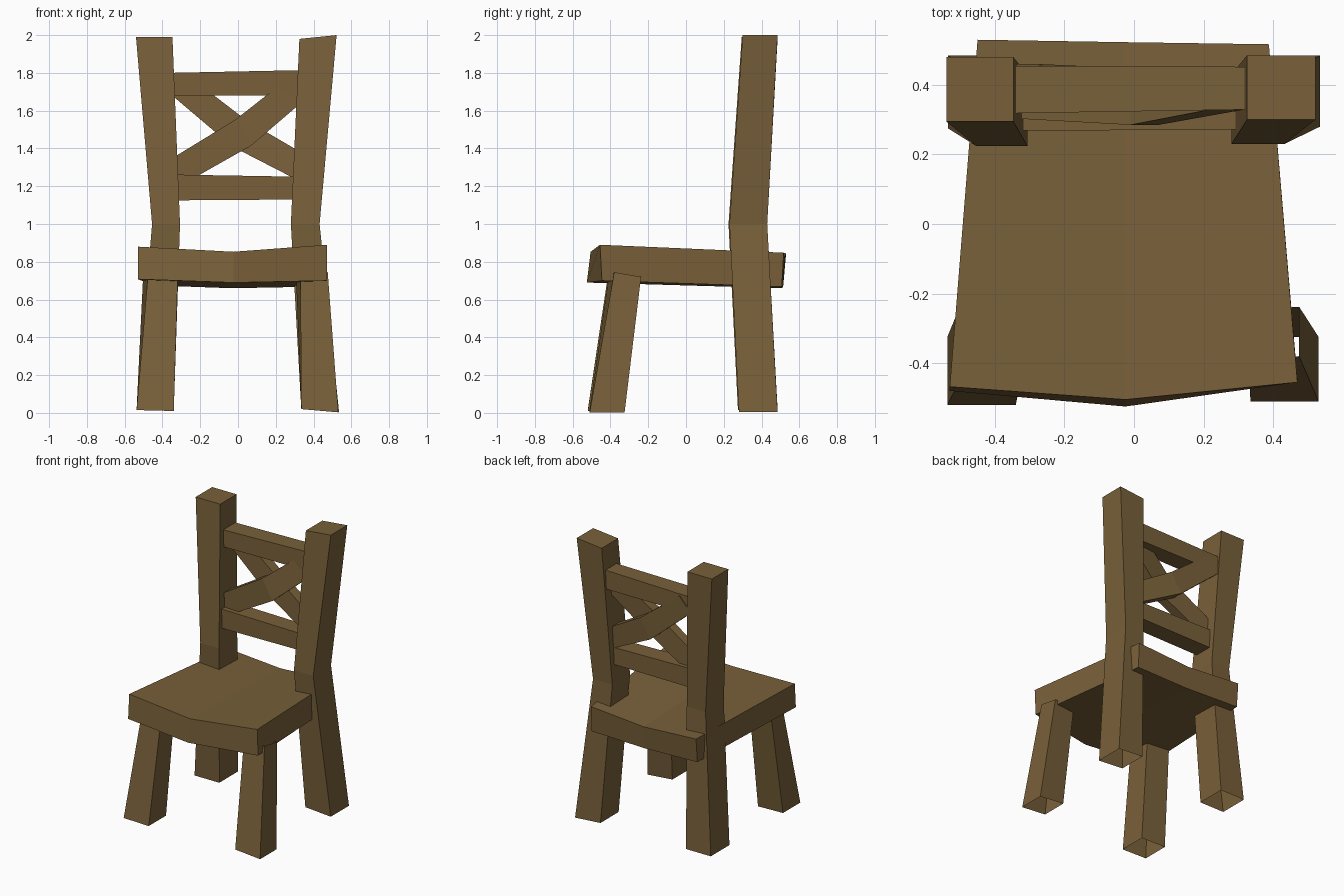
import bpy, bmesh

wood = bpy.data.materials.new("brown wood")
wood.diffuse_color = (0.19, 0.118, 0.042, 1)


def loft(name, rings, cap_start=True, cap_end=True):
    """Skin a row of four-cornered sections into one flat-faced timber."""
    bm = bmesh.new()
    rows = [[bm.verts.new(p) for p in ring] for ring in rings]
    for a, b in zip(rows, rows[1:]):
        for i in range(4):
            j = (i + 1) % 4
            bm.faces.new((a[i], a[j], b[j], b[i]))
    if cap_start:
        bm.faces.new(rows[0][::-1])
    if cap_end:
        bm.faces.new(rows[-1])
    bmesh.ops.recalc_face_normals(bm, faces=bm.faces)
    mesh = bpy.data.meshes.new(name)
    bm.to_mesh(mesh)
    bm.free()
    # open tubes: make sure walls face away from the timber's axis
    obj = bpy.data.objects.new(name, mesh)
    bpy.context.collection.objects.link(obj)
    mesh.materials.append(wood)
    return obj


def level(x0, x1, y0, y1, z0, z1=None):
    """Horizontal section; z may tilt from x0 to x1."""
    z1 = z0 if z1 is None else z1
    return [(x0, y0, z0), (x1, y0, z1), (x1, y1, z1), (x0, y1, z0)]


def upright(low, high, y0, y1):
    """Section across a rail: low and high (x, z) edges, front and back y."""
    return [(low[0], y0, low[1]), (high[0], y0, high[1]),
            (high[0], y1, high[1]), (low[0], y1, low[1])]


# Rear posts: kinked just above the seat, hollow at the foot
loft("left_rear_post", [
    level(-0.535, -0.34, 0.275, 0.485, 0.015),
    level(-0.455, -0.307, 0.225, 0.43, 1.0),
    level(-0.54, -0.347, 0.295, 0.48, 1.99)], cap_start=False)
loft("right_rear_post", [
    level(0.335, 0.535, 0.28, 0.485, 0.02, 0.005),
    level(0.28, 0.432, 0.23, 0.43, 1.0),
    level(0.325, 0.522, 0.30, 0.485, 1.98, 2.0)], cap_start=False)

# Front legs: splayed forward, open tubes
loft("left_front_leg", [
    level(-0.537, -0.34, -0.52, -0.325, 0.015, 0.01),
    [(-0.475, -0.40, 0.75), (-0.318, -0.41, 0.75),
     (-0.325, -0.25, 0.73), (-0.502, -0.24, 0.73)]], False, False)
loft("right_front_leg", [
    level(0.335, 0.531, -0.51, -0.325, 0.02, 0.003),
    [(0.33, -0.405, 0.75), (0.475, -0.38, 0.745),
     (0.475, -0.238, 0.72), (0.307, -0.25, 0.73)]], False, False)

# Seat: dished board, three sections from left to right
loft("seat", [
    [(-0.53, -0.48, 0.708), (-0.53, -0.468, 0.88),
     (-0.45, 0.53, 0.845), (-0.45, 0.515, 0.675)],
    [(-0.025, -0.525, 0.69), (-0.025, -0.505, 0.853),
     (-0.03, 0.523, 0.818), (-0.03, 0.51, 0.66)],
    [(0.47, -0.445, 0.70), (0.47, -0.455, 0.89),
     (0.388, 0.517, 0.848), (0.388, 0.507, 0.668)]])

# Back rails
loft("lower_rail", [
    upright((-0.36, 1.125), (-0.36, 1.262), 0.268, 0.40),
    upright((0.34, 1.13), (0.34, 1.25), 0.272, 0.40)])
loft("upper_rail", [
    upright((-0.37, 1.68), (-0.37, 1.80), 0.318, 0.455),
    upright((0.37, 1.68), (0.37, 1.815), 0.33, 0.452)])

# Crossed braces: one bows forward, the other bows backward
loft("front_brace", [
    upright((-0.31, 1.20), (-0.37, 1.335), 0.305, 0.375),
    upright((0.07, 1.415), (-0.01, 1.555), 0.285, 0.355),
    upright((0.35, 1.655), (0.25, 1.76), 0.335, 0.405)])
loft("rear_brace", [
    upright((-0.36, 1.69), (-0.27, 1.79), 0.385, 0.46),
    upright((-0.03, 1.41), (0.05, 1.545), 0.37, 0.445),
    upright((0.32, 1.23), (0.35, 1.37), 0.32, 0.395)])
